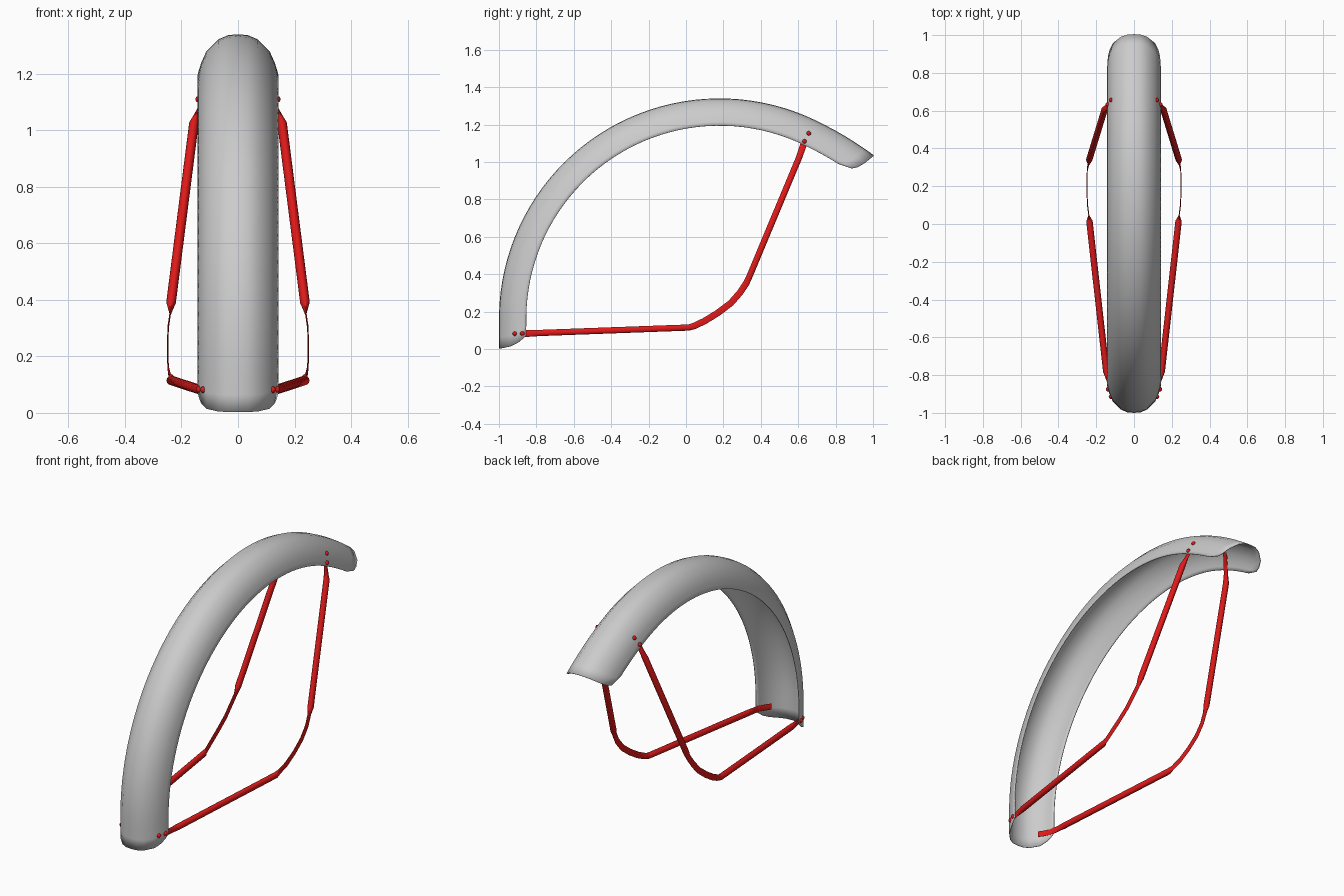
import bpy, bmesh
from math import sin, cos, pi, radians, hypot
from mathutils import Vector

if "Cube" in bpy.data.objects:
    bpy.data.objects.remove(bpy.data.objects["Cube"])

red = bpy.data.materials.new("red_paint")
red.diffuse_color = (0.75, 0.01, 0.01, 1)
red.use_nodes = True
red.node_tree.nodes["Principled BSDF"].inputs["Base Color"].default_value = red.diffuse_color

CY, CZ, R = 0.18, 0.16, 1.18   # wheel arc centre and crest radius


def make_object(name, bm, mat=None):
    bmesh.ops.recalc_face_normals(bm, faces=bm.faces)
    mesh = bpy.data.meshes.new(name)
    bm.to_mesh(mesh)
    bm.free()
    ob = bpy.data.objects.new(name, mesh)
    bpy.context.collection.objects.link(ob)
    if mat:
        mesh.materials.append(mat)
    bpy.ops.object.select_all(action='DESELECT')
    ob.select_set(True)
    bpy.context.view_layer.objects.active = ob
    bpy.ops.object.shade_smooth_by_angle(angle=radians(40))
    return ob


def mirror(ob):
    m = ob.modifiers.new("mirror", 'MIRROR')
    m.use_axis[0] = True


# Mudguard: half section as (x, depth below crest, start angle, end angle)
half = [(0.0, 0.0, -7.6, 133.3), (0.035, 0.003, -7.6, 133.3),
        (0.07, 0.018, -7.6, 133.2), (0.112, 0.06, -7.4, 132.9),
        (0.13, 0.10, -6.7, 132.3), (0.138, 0.125, -5.8, 131.3),
        (0.143, 0.145, -4.9, 127.5)]
section = [(-x, d, a, b) for x, d, a, b in reversed(half[1:])] + half
bm = bmesh.new()
N = 48
grid = []
for i in range(N + 1):
    t = i / N
    row = []
    for x, d, a0, a1 in section:
        deg = a0 + (a1 - a0) * t
        # the arc straightens a little at both ends
        flare = 0.022 * max(0, (deg - 115) / 18) ** 2 + 0.01 * max(0, -deg / 7.6) ** 2
        r, a = R - d + flare, radians(deg)
        row.append(bm.verts.new((x, CY - r * cos(a), CZ + r * sin(a))))
    grid.append(row)
for r0, r1 in zip(grid, grid[1:]):
    for j in range(len(section) - 1):
        bm.faces.new((r0[j], r0[j + 1], r1[j + 1], r1[j]))
guard = make_object("mudguard", bm)
sol = guard.modifiers.new("sheet", 'SOLIDIFY')
sol.thickness = 0.004

# Stay: one tube per side, flattened in the middle bend and at the end tabs
T, F = 0.017, 0.0025   # round and flat half thickness
path = [  # x, y, z, half thickness, half width
    (0.094, -0.935, 0.082, F, 0.018), (0.108, -0.915, 0.082, F, 0.018),
    (0.130, -0.875, 0.083, F, 0.018), (0.139, -0.84, 0.084, F, 0.019),
    (0.147, -0.78, 0.086, T, 0.017), (0.236, 0.015, 0.115, T, 0.017),
    (0.239, 0.045, 0.124, F, 0.018), (0.246, 0.10, 0.15, F, 0.018),
    (0.249, 0.17, 0.193, F, 0.018), (0.249, 0.24, 0.246, F, 0.018),
    (0.247, 0.29, 0.303, F, 0.018), (0.240, 0.322, 0.352, F, 0.018),
    (0.237, 0.34, 0.39, T, 0.017), (0.156, 0.605, 1.025, T, 0.017),
    (0.141, 0.622, 1.075, F, 0.018), (0.128, 0.634, 1.112, F, 0.018),
    (0.108, 0.655, 1.153, F, 0.018), (0.095, 0.665, 1.172, F, 0.018)]
bm = bmesh.new()
SIDES = 14
pts = [Vector(p[:3]) for p in path]
rings = []
for i, p in enumerate(pts):
    d0 = (p - pts[max(i - 1, 0)]).normalized()
    d1 = (pts[min(i + 1, len(pts) - 1)] - p).normalized()
    tan = (d0 + d1).normalized()
    nor = (Vector((1, 0, 0)) - tan * tan.x).normalized()
    bi = tan.cross(nor)
    h, w = path[i][3:]
    rings.append([bm.verts.new(p + nor * h * cos(2 * pi * k / SIDES)
                               + bi * w * sin(2 * pi * k / SIDES)) for k in range(SIDES)])
for a, b in zip(rings, rings[1:]):
    for k in range(SIDES):
        n = (k + 1) % SIDES
        bm.faces.new((a[k], a[n], b[n], b[k]))
bm.faces.new(rings[0])
bm.faces.new(rings[-1])
mirror(make_object("stay", bm, red))


# Rivets: small domes sitting on the guard surface
def guard_x(y, z):
    d = R - hypot(y - CY, z - CZ)
    for (x0, d0, *_), (x1, d1, *_) in zip(half, half[1:]):
        if d <= d1:
            return x0 + (x1 - x0) * (d - d0) / (d1 - d0)
    return half[-1][0]


bm = bmesh.new()
for y, z in [(-0.915, 0.082), (-0.875, 0.083), (0.633, 1.11), (0.656, 1.153)]:
    new = bmesh.ops.create_uvsphere(bm, u_segments=12, v_segments=8, radius=0.012)
    bmesh.ops.translate(bm, verts=new["verts"], vec=(guard_x(y, z), y, z))
mirror(make_object("rivets", bm, red))
